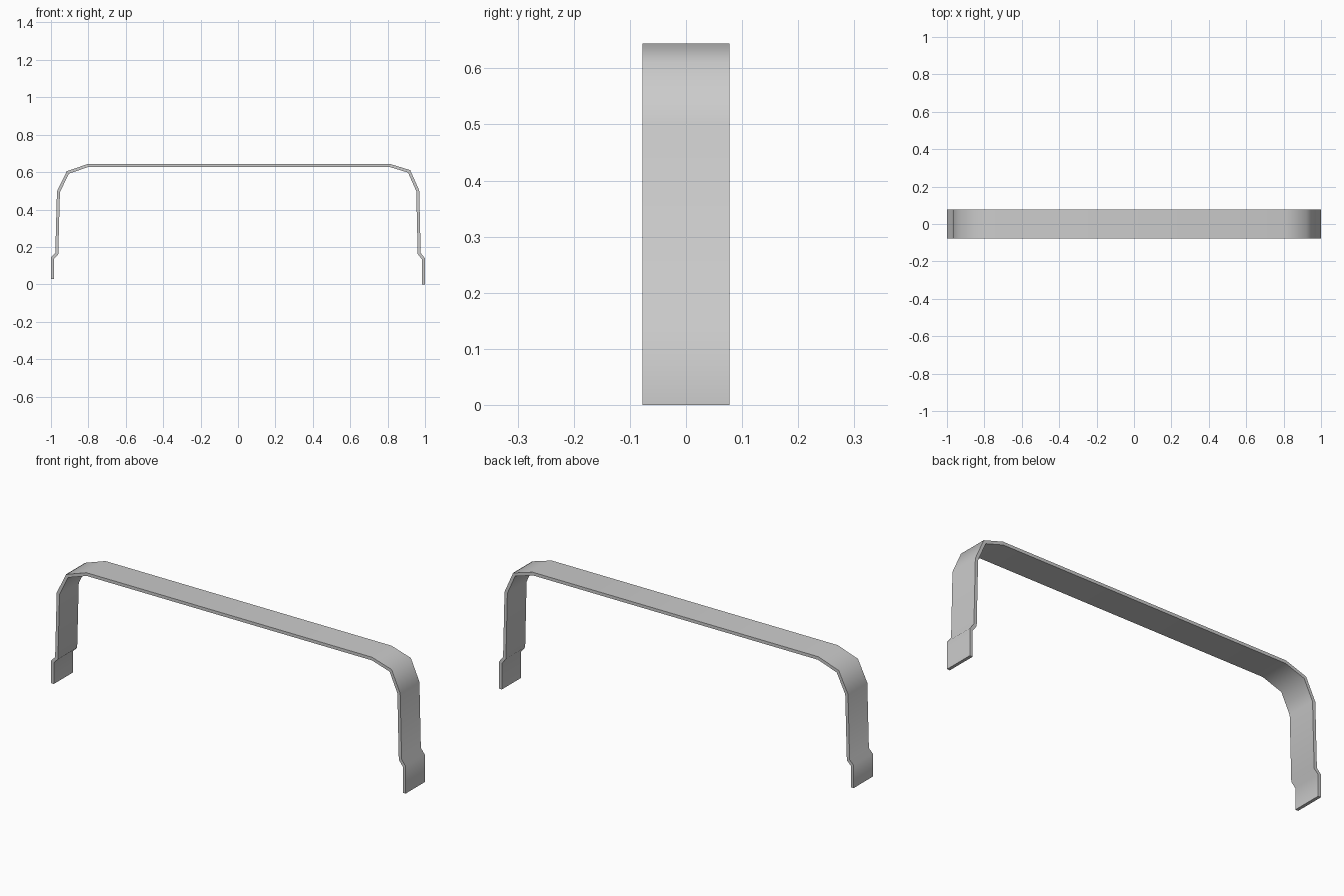
import bpy
import bmesh
import math
from mathutils import Vector

cube = bpy.data.objects.get("Cube")
if cube:
    bpy.data.objects.remove(cube, do_unlink=True)

THICK = 0.016
HALF_WIDTH = 0.0775

# Centre line of the bent strip, from the left foot over the top to the right foot
left_leg = [(0.992, 0.0), (0.992, 0.135), (0.969, 0.165),
            (0.961, 0.5), (0.915, 0.604), (0.81, 0.636)]
right_leg = [(-0.992, 0.028), (-0.992, 0.14), (-0.969, 0.163),
             (-0.96, 0.495), (-0.91, 0.598), (-0.8, 0.636)]
path = [Vector(p) for p in left_leg + right_leg[::-1]]


def normal(a, b):
    d = (b - a).normalized()
    return Vector((d.y, -d.x))


def offset(points, dist):
    """Shift a polyline sideways, keeping the strip an even thickness."""
    out = []
    for i, p in enumerate(points):
        n1 = normal(points[max(i - 1, 0)], points[max(i, 1)])
        last = len(points) - 1
        n2 = normal(points[min(i, last - 1)], points[min(i + 1, last)])
        m = (n1 + n2).normalized()
        out.append(p + m * dist / m.dot(n1))
    return out


# Steel strip: rings of four corners bridged along the path
bm = bmesh.new()
rings = []
for a, b in zip(offset(path, THICK / 2), offset(path, -THICK / 2)):
    corners = [(a, -1), (a, 1), (b, 1), (b, -1)]
    rings.append([bm.verts.new((p.x, s * HALF_WIDTH, p.y)) for p, s in corners])
for r, q in zip(rings, rings[1:]):
    for k in range(4):
        j = (k + 1) % 4
        bm.faces.new((r[k], r[j], q[j], q[k]))
bm.faces.new(rings[0])
bm.faces.new(rings[-1])
bmesh.ops.recalc_face_normals(bm, faces=bm.faces)
mesh = bpy.data.meshes.new("strap_bracket")
bm.to_mesh(mesh)
bm.free()
strap = bpy.data.objects.new("strap_bracket", mesh)
bpy.context.collection.objects.link(strap)

# Plain grey metal
grey = bpy.data.materials.new("light_grey")
grey.use_nodes = True
colour = (0.6, 0.6, 0.6, 1)
grey.diffuse_color = colour
grey.node_tree.nodes["Principled BSDF"].inputs["Base Color"].default_value = colour
mesh.materials.append(grey)

# Smooth bends with crisp strip edges
bpy.ops.object.select_all(action='DESELECT')
strap.select_set(True)
bpy.context.view_layer.objects.active = strap
bpy.ops.object.shade_smooth_by_angle(angle=math.radians(60))
